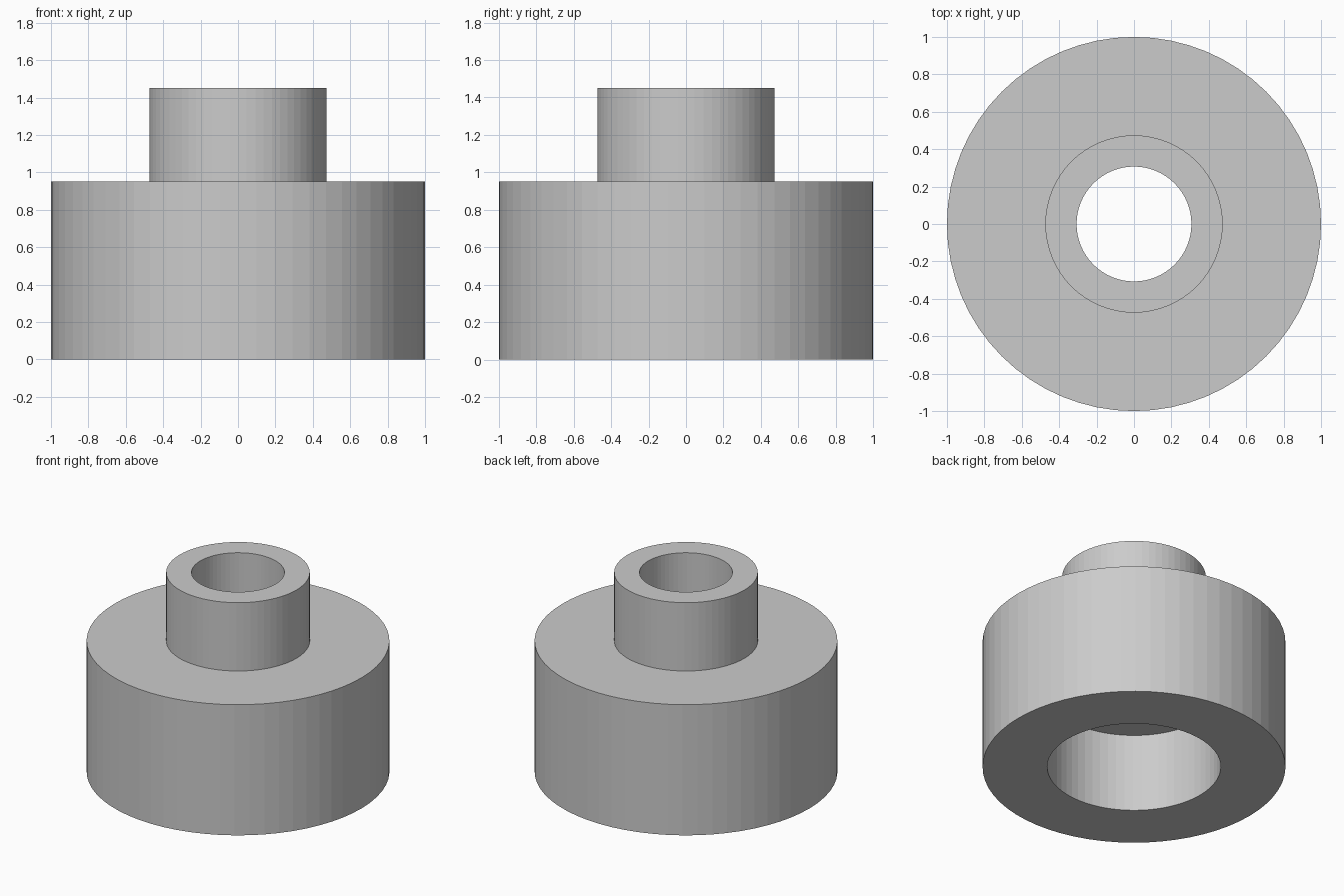
import bpy, bmesh
from math import cos, sin, tau

if "Cube" in bpy.data.objects:
    bpy.data.objects.remove(bpy.data.objects["Cube"])

SIDES = 64

# Closed cross-section (radius, z): wide body, narrow neck, stepped bore
PROFILE = [
    (0.573, 0.0), (1.0, 0.0),        # underside ring
    (1.0, 0.952), (0.474, 0.952),    # body wall and shoulder
    (0.474, 1.45), (0.307, 1.45),    # neck wall and rim
    (0.307, 0.571), (0.573, 0.571),  # through bore and counterbore ledge
]


def lathe(name, profile, sides):
    """Revolve a closed profile around the z axis."""
    bm = bmesh.new()
    rings = [[bm.verts.new((r * cos(tau * i / sides), r * sin(tau * i / sides), z))
              for i in range(sides)] for r, z in profile]
    for a, b in zip(rings, rings[1:] + rings[:1]):
        for i in range(sides):
            j = (i + 1) % sides
            bm.faces.new((a[i], a[j], b[j], b[i]))
    bmesh.ops.recalc_face_normals(bm, faces=bm.faces)
    mesh = bpy.data.meshes.new(name)
    bm.to_mesh(mesh)
    bm.free()
    obj = bpy.data.objects.new(name, mesh)
    bpy.context.collection.objects.link(obj)
    return obj


# Stepped bushing with a bore through its centre
lathe("stepped_bushing", PROFILE, SIDES)
